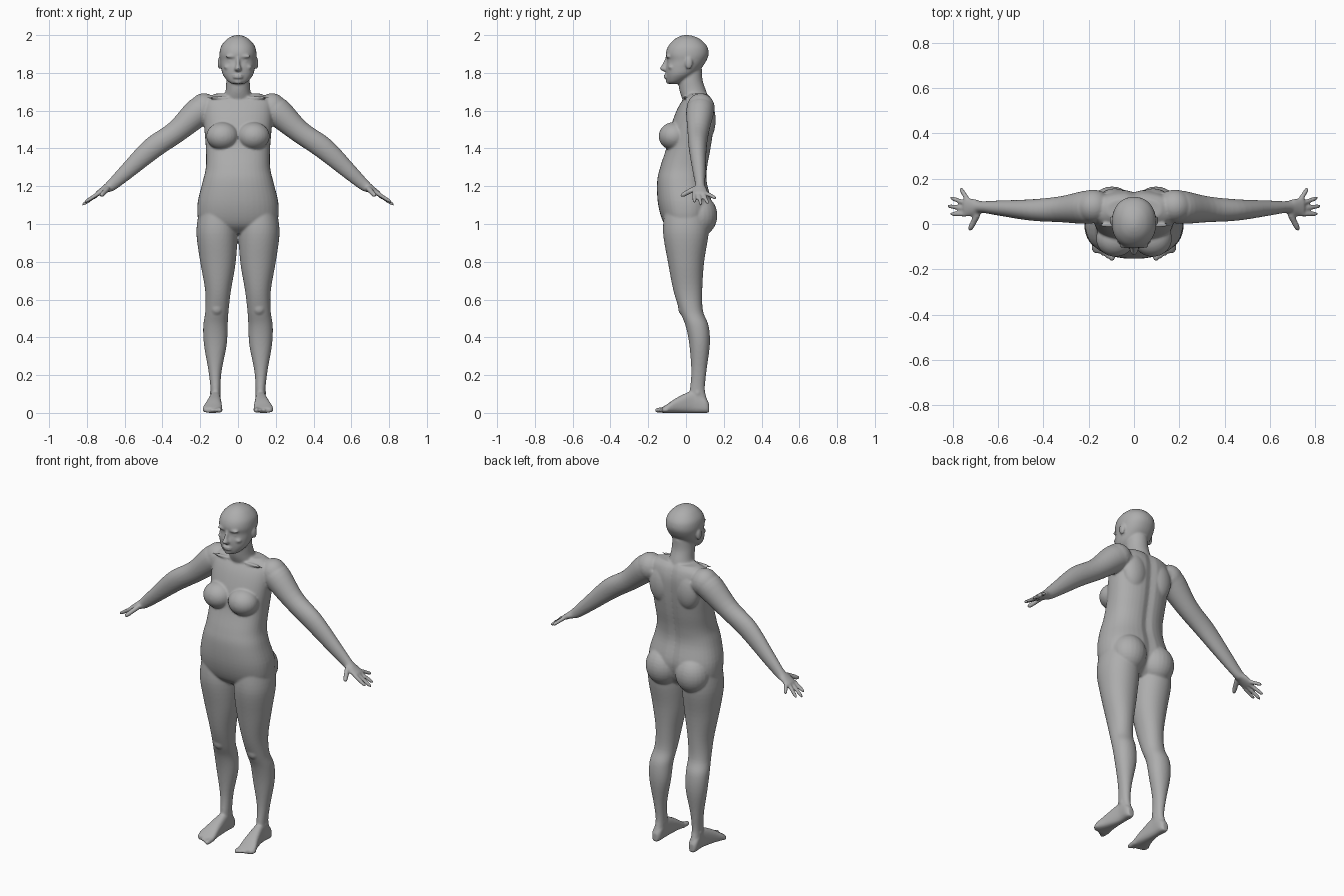
import bpy
import bmesh
import math
from mathutils import Matrix, Vector

if "Cube" in bpy.data.objects:
    bpy.data.objects.remove(bpy.data.objects["Cube"])

SIDES = 40
STEPS = 5
bm = bmesh.new()


def spline(rows):
    """Pass a smooth curve through every column of a table of rows."""
    rows = [Vector(row) for row in rows]
    last = len(rows) - 1
    for i in range(last):
        a, b, c, d = (rows[min(max(i + k, 0), last)] for k in (-1, 0, 1, 2))
        for step in range(STEPS):
            t = step / STEPS
            m, n = (c - a) / 2, (d - b) / 2
            yield (b + m * t + (3 * (c - b) - 2 * m - n) * t ** 2
                   + (2 * (b - c) + m + n) * t ** 3)
    yield rows[-1]


def loft(rings, power=1.0, groove=0.0):
    """Skin closed rings, each given as a centre and two half axes."""
    skin = []
    for centre, u, v in rings:
        ring = []
        for k in range(SIDES):
            angle = math.tau * k / SIDES
            c, s = math.cos(angle), math.sin(angle)
            point = (centre + u * math.copysign(abs(c) ** power, c)
                     + v * math.copysign(abs(s) ** power, s))
            if s > 0:
                point.y -= groove * math.exp(-(point.x / .025) ** 2)
            ring.append(bm.verts.new(point))
        skin.append(ring)
    for low, high in zip(skin, skin[1:]):
        for k in range(SIDES):
            n = (k + 1) % SIDES
            bm.faces.new((low[k], low[n], high[n], high[k]))
    bm.faces.new(skin[0][::-1])
    bm.faces.new(skin[-1])


def column(rows, power=1.0, groove=0.0):
    """Upright form from rows of height, inner x, outer x, front y, back y."""
    loft([(Vector(((i + o) / 2, (f + b) / 2, z)),
           Vector(((o - i) / 2, 0, 0)), Vector((0, (b - f) / 2, 0)))
          for z, i, o, f, b in spline(rows)], power, groove)


def central(rows, power=1.0, groove=0.0):
    """Symmetric column from rows of height, half width, front y, back y."""
    column([(z, -w, w, f, b) for z, w, f, b in rows], power, groove)


def blob(centre, radii):
    """Ellipsoid for a soft rounded mass."""
    bmesh.ops.create_uvsphere(
        bm, u_segments=24, v_segments=16, radius=1,
        matrix=Matrix.Translation(centre) @ Matrix.Diagonal((*radii, 1)))


def digit(base, tip, radius):
    """Tapered finger or toe with a rounded tip."""
    base, tip = Vector(base), Vector(tip)
    along = (tip - base).normalized()
    u = along.orthogonal().normalized()
    v = along.cross(u)
    shape = ((0, .7), (.1, 1), (.5, .95), (.85, .85), (1, .4))
    loft([(base.lerp(tip, t), u * radius * w, v * radius * w)
          for t, w in spline(shape)])


# Torso, with a groove along the spine
central([(.95, .11, -.06, .07), (1, .2, -.115, .115), (1.1, .215, -.147, .14),
         (1.22, .188, -.153, .113), (1.3, .17, -.137, .115),
         (1.4, .17, -.105, .133), (1.5, .178, -.085, .147),
         (1.6, .185, -.05, .152), (1.66, .175, -.015, .138),
         (1.69, .12, .015, .115)], power=.85, groove=.012)
blob((.082, -.065, 1.465), (.086, .08, .074))    # breast
blob((.085, .105, 1.55), (.075, .052, .11))      # shoulder blade
blob((.097, .07, 1.045), (.1, .096, .11))        # buttock
blob((.18, .078, 1.614), (.077, .074, .078))     # shoulder cap
blob((.09, -.005, 1.668), (.075, .01, .008))     # collarbone

# Neck and head
central([(1.64, .09, -.01, .125), (1.7, .067, -.033, .108),
         (1.76, .062, -.04, .088), (1.82, .06, -.04, .085)])
central([(1.742, .03, -.092, -.045), (1.755, .053, -.1, -.01),
         (1.79, .08, -.105, .045), (1.83, .09, -.106, .085),
         (1.865, .095, -.1, .108), (1.9, .098, -.107, .12),
         (1.94, .09, -.095, .112), (1.975, .063, -.065, .08),
         (1.993, .034, -.035, .045), (2, .01, -.01, .015)], power=.92)

# Face
central([(1.885, .009, -.108, -.08), (1.845, .011, -.126, -.08),
         (1.822, .019, -.139, -.08), (1.807, .014, -.118, -.08)])
blob((.036, -.096, 1.887), (.032, .012, .008))   # brow
blob((.036, -.082, 1.862), (.017, .014, .01))    # eyelid
blob((.05, -.075, 1.83), (.025, .02, .015))      # cheek
for height in (1.787, 1.775):
    blob((0, -.107, height), (.026, .011, .006))  # lip
blob((0, -.095, 1.755), (.022, .012, .014))      # chin
blob((.097, .015, 1.852), (.011, .02, .032))     # ear

# Leg
column([(1.06, .02, .208, -.115, .12), (.95, .004, .22, -.121, .12),
        (.8, .012, .2, -.096, .096), (.65, .037, .174, -.067, .086),
        (.54, .05, .173, -.033, .09), (.46, .055, .184, -.002, .12),
        (.36, .06, .18, .018, .126), (.22, .087, .156, .028, .108),
        (.12, .093, .145, .02, .1), (.05, .093, .147, .01, .118),
        (.01, .1, .14, .02, .115)], power=.95)
blob((.112, -.012, .555), (.035, .03, .04))      # kneecap
blob((.12, .062, .105), (.031, .016, .018))      # ankle bones

# Foot and toes
foot = [(.122, .105, .138, .05), (.1, .093, .148, .08),
        (.04, .092, .147, .115), (-.04, .087, .166, .085),
        (-.1, .083, .186, .046), (-.128, .088, .176, .028)]
loft([(Vector(((i + o) / 2, y, top / 2)), Vector(((o - i) / 2, 0, 0)),
       Vector((0, 0, top / 2))) for y, i, o, top in spline(foot)], power=.75)
for toe in range(5):
    x = .097 + .02 * toe
    digit((x, -.095, .018), (x, -.163 + .011 * toe, .013),
          .015 if toe == 0 else .011)

# Arm and palm, flattened across the hand
arm = [(.13, .08, 1.62, .065, .06), (.2, .075, 1.6, .077, .074),
       (.325, .065, 1.49, .06, .057), (.455, .062, 1.4, .058, .047),
       (.59, .07, 1.277, .042, .034), (.672, .075, 1.203, .03, .026),
       (.705, .073, 1.183, .021, .037), (.748, .075, 1.157, .013, .043)]
across = Vector((.66, 0, .75))
loft([(Vector((x, y, z)), across * thick, Vector((0, wide, 0)))
      for x, y, z, thick, wide in spline(arm)])

# Fingers and thumb
for base_y, tip in ((.043, (.812, .045, 1.115)), (.066, (.825, .08, 1.1)),
                    (.088, (.812, .117, 1.108)), (.106, (.768, .16, 1.135))):
    digit((.735, base_y, 1.164), tip, .011)
digit((.688, .05, 1.19), (.727, -.028, 1.148), .014)

# Fuse the parts into one smooth, symmetric body
bmesh.ops.recalc_face_normals(bm, faces=bm.faces)
mesh = bpy.data.meshes.new("body")
bm.to_mesh(mesh)
bm.free()
body = bpy.data.objects.new("body", mesh)
bpy.context.collection.objects.link(body)

mirror = body.modifiers.new("Mirror", "MIRROR")
mirror.use_mirror_merge = False
fuse = body.modifiers.new("Fuse", "REMESH")
fuse.mode = "VOXEL"
fuse.voxel_size = .006
fuse.use_smooth_shade = True
soften = body.modifiers.new("Soften", "SMOOTH")
soften.factor = .5
soften.iterations = 5

grey = bpy.data.materials.new("plain grey")
grey.use_nodes = True
grey.diffuse_color = (.42, .42, .42, 1)
grey.node_tree.nodes["Principled BSDF"].inputs["Base Color"].default_value = (.42, .42, .42, 1)
mesh.materials.append(grey)
